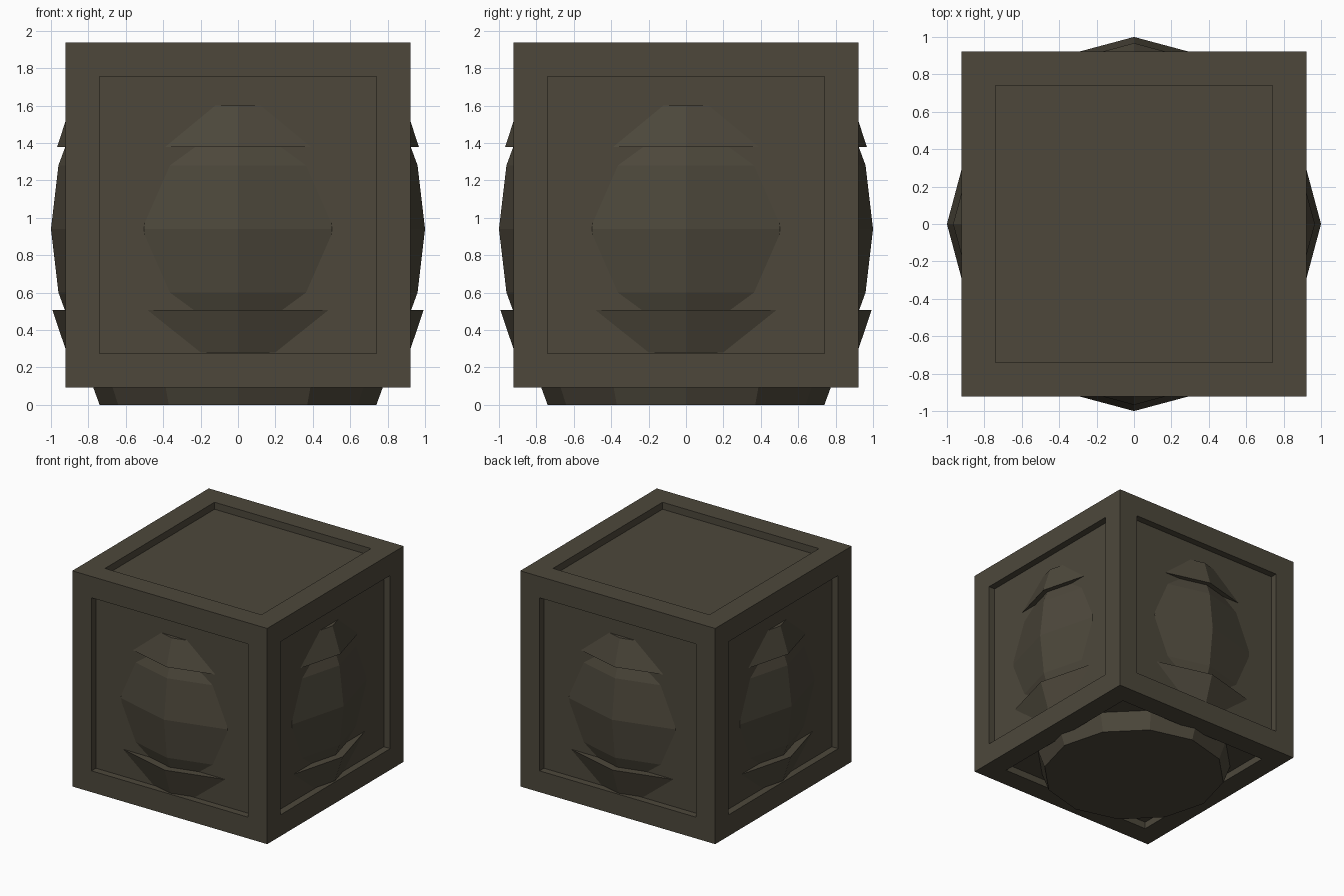
import bpy, bmesh, math

if "Cube" in bpy.data.objects:
    bpy.data.objects.remove(bpy.data.objects["Cube"])

# One dark olive-brown colour for everything
mat = bpy.data.materials.new("dark olive brown")
mat.diffuse_color = (0.074, 0.064, 0.044, 1.0)
mat.use_nodes = True
mat.node_tree.nodes["Principled BSDF"].inputs["Base Color"].default_value = mat.diffuse_color

SIDES = 12


def finish(bm, name):
    mesh = bpy.data.meshes.new(name)
    bm.to_mesh(mesh)
    bm.free()
    mesh.materials.append(mat)
    obj = bpy.data.objects.new(name, mesh)
    bpy.context.collection.objects.link(obj)
    return obj


def lathe(name, profile, capped):
    """Turn (radius, z) points, listed bottom to top, around the z axis."""
    bm = bmesh.new()
    rings = []
    for r, z in profile:
        rings.append([bm.verts.new((r * math.cos(math.tau * i / SIDES),
                                    r * math.sin(math.tau * i / SIDES), z))
                      for i in range(SIDES)])
    for low, high in zip(rings, rings[1:]):
        for i in range(SIDES):
            j = (i + 1) % SIDES
            bm.faces.new((low[i], low[j], high[j], high[i]))
    if capped:
        bm.faces.new(rings[0][::-1])
        bm.faces.new(rings[-1])
    return finish(bm, name)


# Crate: box with a straight-walled recessed panel in each of its six sides
bm = bmesh.new()
bmesh.ops.create_cube(bm, size=1.845)
bmesh.ops.translate(bm, verts=bm.verts[:], vec=(0, 0, 1.0155))
panels = bm.faces[:]
bmesh.ops.inset_individual(bm, faces=panels, thickness=0.182, use_even_offset=True)
for face in bmesh.ops.extrude_discrete_faces(bm, faces=panels)["faces"]:
    face.normal_update()
    bmesh.ops.translate(bm, verts=face.verts[:], vec=face.normal * -0.06)
finish(bm, "crate")

# Barrel: bulges through the side panels and out of the bottom
lathe("barrel", [(0.74, 0.0), (0.96, 0.60), (1.0, 0.94), (0.96, 1.28), (0.74, 1.877)], True)

# Hoops: flared bands standing off the barrel, with flat ledges back to it
lathe("lower_hoop", [(0.84, 0.28), (0.916, 0.28), (0.992, 0.506), (0.92, 0.506)], False)
lathe("upper_hoop", [(0.92, 1.378), (0.967, 1.378), (0.895, 1.60), (0.84, 1.60)], False)
